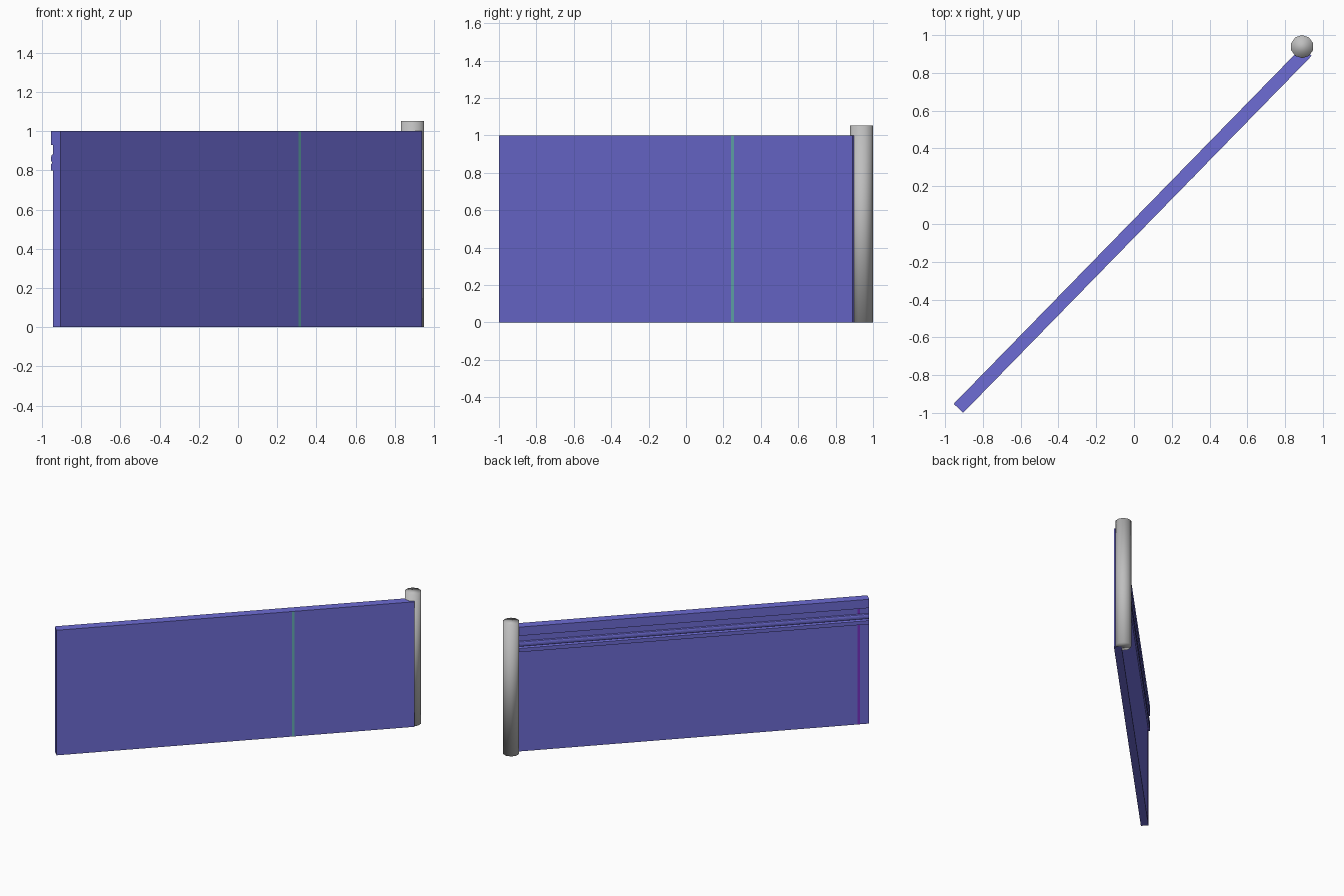
import bpy, bmesh, math
from mathutils import Matrix, Vector

if "Cube" in bpy.data.objects:
    bpy.data.objects.remove(bpy.data.objects["Cube"])

# Local frame: x along the wall, y from the front face to the back, z up
START, END = Vector((-0.905, -1.0, 0)), Vector((0.94, 0.89, 0))
LENGTH = (END - START).length
ANGLE = math.atan2(END.y - START.y, END.x - START.x)
FRAME = Matrix.Translation(START) @ Matrix.Rotation(ANGLE, 4, 'Z')


def material(name, color):
    m = bpy.data.materials.new(name)
    m.diffuse_color = (*color, 1)
    m.use_nodes = True
    m.node_tree.nodes["Principled BSDF"].inputs["Base Color"].default_value = m.diffuse_color
    return m


blue = material("wall_blue", (0.155, 0.15, 0.66))
gray = material("post_gray", (0.52, 0.52, 0.52))
teal = material("stripe_teal", (0.13, 0.42, 0.45))
purple = material("stripe_purple", (0.18, 0.03, 0.53))


def extrude_profile(name, profile, x0, x1, mat):
    """Sweep a (depth, height) outline along the wall."""
    bm = bmesh.new()
    face = bm.faces.new([bm.verts.new((x0, y, z)) for y, z in profile])
    geo = bmesh.ops.extrude_face_region(bm, geom=[face])["geom"]
    verts = [g for g in geo if isinstance(g, bmesh.types.BMVert)]
    bmesh.ops.translate(bm, verts=verts, vec=(x1 - x0, 0, 0))
    bm.transform(FRAME)
    bmesh.ops.recalc_face_normals(bm, faces=bm.faces)
    mesh = bpy.data.meshes.new(name)
    bm.to_mesh(mesh)
    bm.free()
    mesh.materials.append(mat)
    ob = bpy.data.objects.new(name, mesh)
    bpy.context.collection.objects.link(ob)
    return ob


# Wall with mouldings along the top of its back side
BACK, RAIL = 0.056, 0.069
bead = [(BACK + 0.004 + 0.009 * math.sin(a), 0.86 - 0.02 * math.cos(a))
        for a in [math.pi * i / 6 for i in range(7)]]
wall_profile = [(0, 0), (BACK, 0), (BACK, 0.80), (RAIL, 0.80), (RAIL, 0.83)]
wall_profile += bead + [(BACK, 0.882), (BACK, 0.93), (RAIL, 0.93), (RAIL, 1), (0, 1)]
extrude_profile("wall", wall_profile, 0, LENGTH, blue)


# Thin painted stripes on the front and back faces
def stripe(name, x, width, y0, y1, mat):
    extrude_profile(name, [(y0, 0), (y1, 0), (y1, 0.999), (y0, 0.999)],
                    x - width / 2, x + width / 2, mat)


stripe("front_stripe", LENGTH * 0.661, 0.02, -0.001, 0.002, teal)
stripe("back_stripe", 0.075, 0.02, BACK - 0.002, BACK + 0.001, purple)

# Corner post
bpy.ops.mesh.primitive_cylinder_add(vertices=10, radius=0.061, depth=1.053,
                                    location=(0.89, 0.939, 0.5265))
post = bpy.context.object
post.name = "corner_post"
post.data.materials.append(gray)
bpy.ops.object.shade_smooth()
